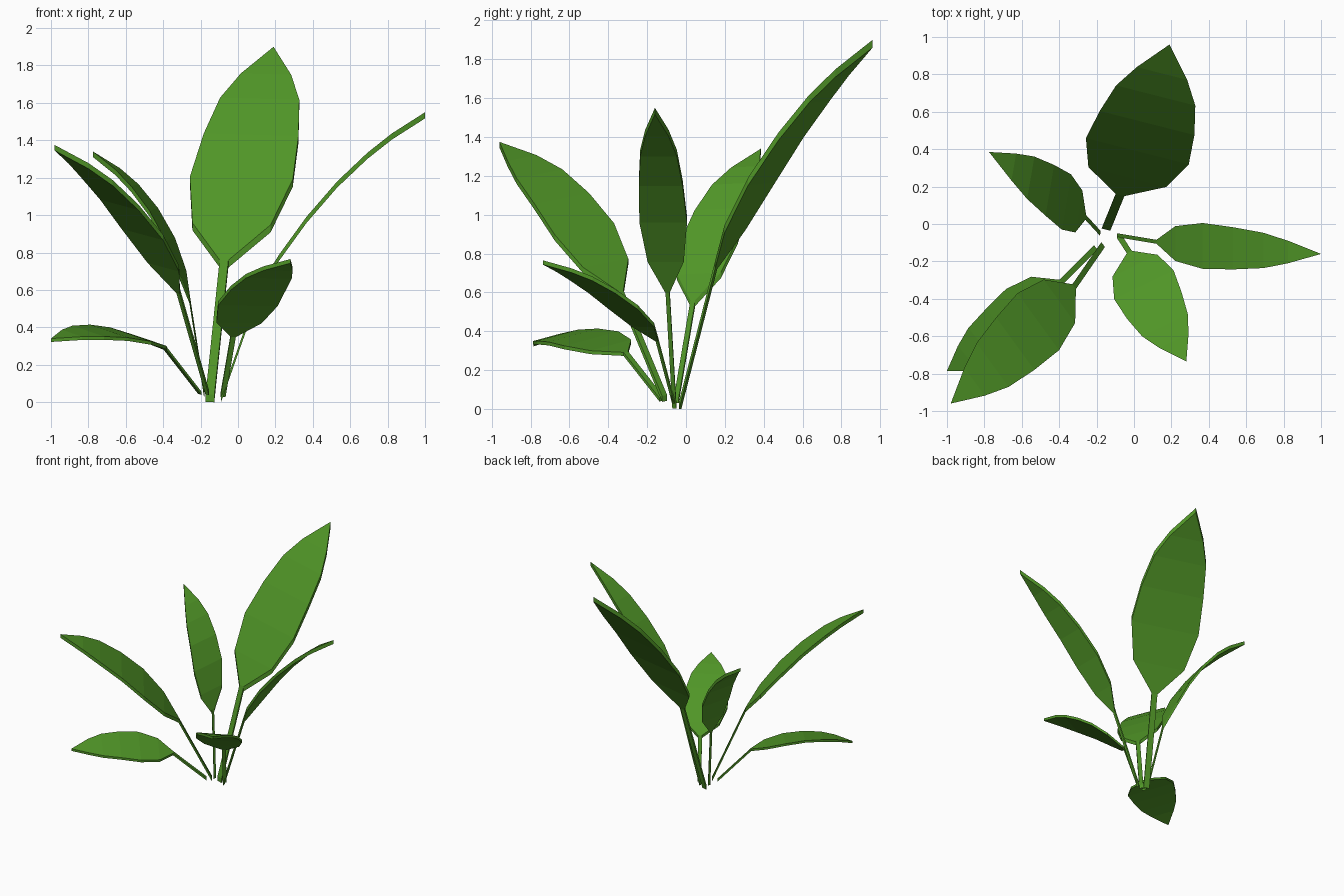
import bpy, bmesh
from mathutils import Vector

if "Cube" in bpy.data.objects:
    bpy.data.objects.remove(bpy.data.objects["Cube"])

green = bpy.data.materials.new("leaf_green")
green.diffuse_color = (0.08, 0.30, 0.02, 1)
green.use_nodes = True
green.node_tree.nodes["Principled BSDF"].inputs["Base Color"].default_value = green.diffuse_color

# blade stations along the midline and relative width at each
STATIONS = [(0.13, 0.76), (0.31, 1.0), (0.5, 0.92), (0.68, 0.77), (0.82, 0.49)]
STEM = 0.085


def leaf(name, foot, base, mid, tip, across, thick):
    """Arched ribbon leaf with a narrow stem, thickened straight down."""
    foot, base, mid, tip, across = map(Vector, (foot, base, mid, tip, across))
    ctrl = 2 * mid - (base + tip) / 2
    rows = [(foot, STEM), (base, STEM)]
    for t, w in STATIONS:
        p = (1 - t) ** 2 * base + 2 * t * (1 - t) * ctrl + t * t * tip
        rows.append((p, w))

    bm = bmesh.new()
    drop = Vector((0, 0, -thick))
    rings = []
    for p, w in rows:
        a, b = p - across * w / 2, p + across * w / 2
        rings.append([bm.verts.new(v) for v in (a, b, b + drop, a + drop)])
    for r, s in zip(rings, rings[1:]):
        for i in range(4):
            j = (i + 1) % 4
            bm.faces.new((r[i], r[j], s[j], s[i]))
    bm.faces.new(rings[0][::-1])
    # pointed end
    a, b, c, d = rings[-1]
    top, low = bm.verts.new(tip), bm.verts.new(tip + drop)
    for f in ((a, b, top), (c, d, low), (b, c, low, top), (d, a, top, low)):
        bm.faces.new(f)
    bmesh.ops.recalc_face_normals(bm, faces=bm.faces)

    mesh = bpy.data.meshes.new(name)
    bm.to_mesh(mesh)
    bm.free()
    mesh.materials.append(green)
    bpy.context.collection.objects.link(bpy.data.objects.new(name, mesh))


# name, stem foot, blade base, blade middle, tip, width vector, thickness
leaf("back_leaf", (-.15, -.03, .04), (-.075, .155, .76), (.07, .54, 1.43),
     (.19, .96, 1.90), (.55, -.14, -.015), .04)
leaf("right_leaf", (-.09, -.06, .035), (.12, -.095, .63), (.53, -.13, 1.18),
     (1.0, -.16, 1.55), (0, -.245, 0), .033)
leaf("front_leaf", (-.08, -.065, .05), (-.025, -.15, .37), (.108, -.435, .62),
     (.28, -.735, .765), (.318, .153, -.004), .022)
leaf("back_left_leaf", (-.18, -.05, .06), (-.258, .035, .56), (-.45, .18, 1.03),
     (-.775, .385, 1.34), (.05, .295, .015), .03)
leaf("front_left_leaf", (-.165, -.11, .07), (-.32, -.335, .61), (-.635, -.64, 1.085),
     (-.98, -.96, 1.375), (.222, -.305, -.06), .03)
leaf("low_left_leaf", (-.205, -.125, .06), (-.388, -.31, .295), (-.69, -.58, .38),
     (-1.0, -.785, .34), (.22, -.275, -.075), .018)
